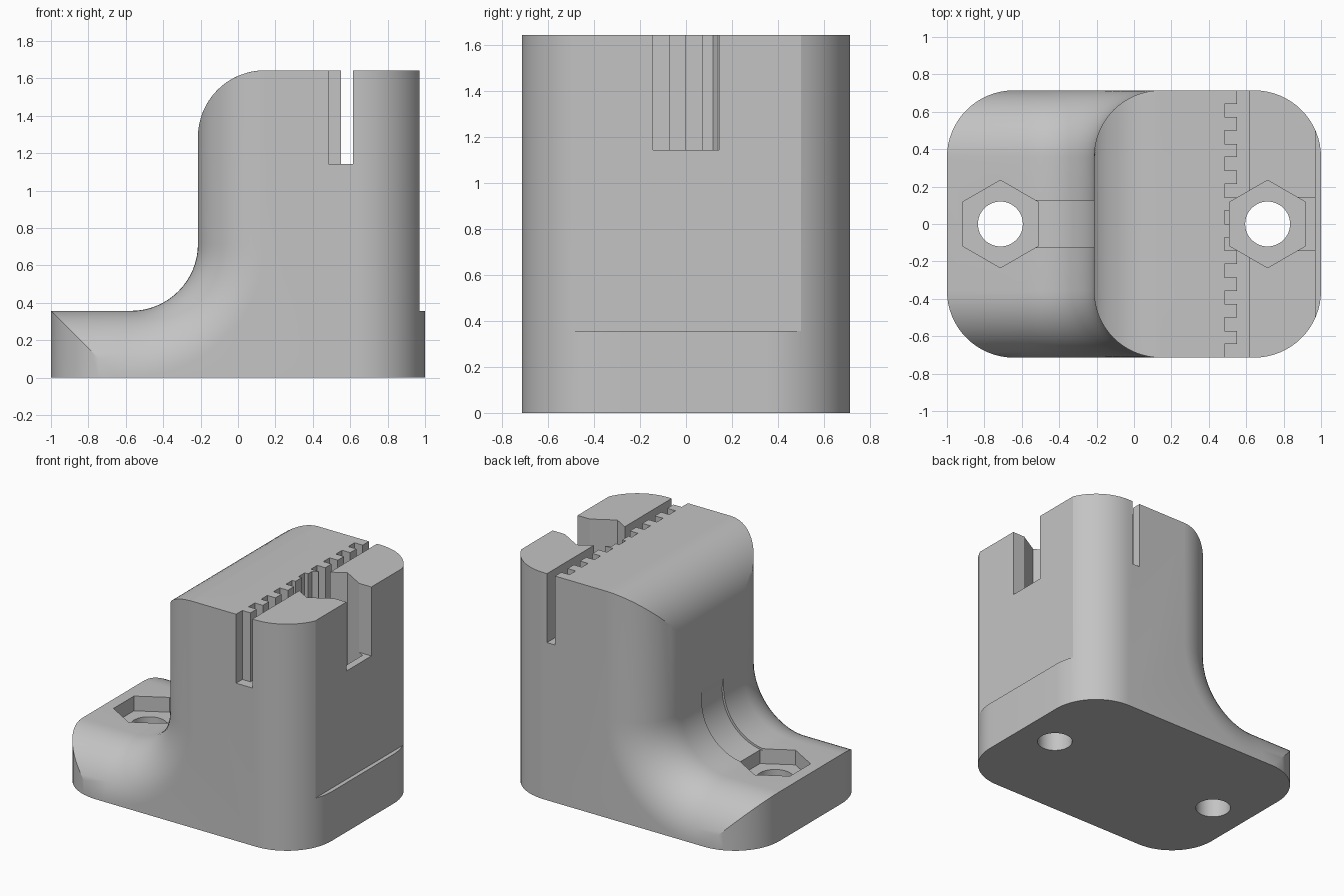
import bpy, bmesh, math
from math import sin, cos, pi

if "Cube" in bpy.data.objects:
    bpy.data.objects.remove(bpy.data.objects["Cube"])

U = 1 / 14          # design unit
R = 5 * U           # common rounding radius
TOP, FLOOR = 23 * U, 16 * U
HALF_Y = 10 * U
HOLE_X = 10 * U
STEPS = 16

grey = bpy.data.materials.new("plain grey")
grey.use_nodes = True
grey.diffuse_color = (0.55, 0.55, 0.55, 1)
grey.node_tree.nodes["Principled BSDF"].inputs["Base Color"].default_value = (0.55, 0.55, 0.55, 1)


def make(name, bm):
    bmesh.ops.recalc_face_normals(bm, faces=bm.faces)
    mesh = bpy.data.meshes.new(name)
    bm.to_mesh(mesh)
    bm.free()
    mesh.materials.append(grey)
    ob = bpy.data.objects.new(name, mesh)
    bpy.context.collection.objects.link(ob)
    return ob


def prism(name, outline, z0, z1):
    bm = bmesh.new()
    low = [bm.verts.new((x, y, z0)) for x, y in outline]
    high = [bm.verts.new((x, y, z1)) for x, y in outline]
    bm.faces.new(low)
    bm.faces.new(high)
    for i in range(len(low)):
        j = (i + 1) % len(low)
        bm.faces.new((low[i], low[j], high[j], high[i]))
    return make(name, bm)


def box(name, x0, x1, y0, y1, z0, z1):
    return prism(name, [(x0, y0), (x1, y0), (x1, y1), (x0, y1)], z0, z1)


def ring(cx, radius, sides):
    # first point lies on +y
    return [(cx + radius * sin(2 * pi * i / sides), radius * cos(2 * pi * i / sides))
            for i in range(sides)]


def section(d):
    # side profile, drawn inward by d
    fx, fz = -8 * U, 10 * U
    pts = [(-1 + d, 0), (-1 + d, R - d)]
    for i in range(STEPS + 1):
        a = pi / 2 * i / STEPS
        pts.append((fx + (R + d) * sin(a), fz - (R + d) * cos(a)))
    start = math.acos((R - d) / R)
    for i in range(STEPS + 1):
        a = start + (pi / 2 - start) * i / STEPS
        pts.append((2 * U - R * cos(a), TOP - R + R * sin(a)))
    return pts + [(1 - d, TOP), (1 - d, 0)]


# Body: profile lofted from front to back with rounded sides
half = [(R + R * sin(pi / 2 * i / STEPS), min(R * (1 - cos(pi / 2 * i / STEPS)), R - 0.002))
        for i in range(STEPS + 1)]
stations = [(-y, d) for y, d in reversed(half)] + half
bm = bmesh.new()
loops = [[bm.verts.new((x, y, z)) for x, z in section(d)] for y, d in stations]
for a, b in zip(loops, loops[1:]):
    for i in range(len(a)):
        j = (i + 1) % len(a)
        bm.faces.new((a[i], a[j], b[j], b[i]))
bm.faces.new(loops[0])
bm.faces.new(loops[-1])
body = make("bracket_body", bm)

# Toothed slit outline
teeth_x, slit_x0, slit_x1 = 0.485, 0.55, 0.615
comb = [(slit_x1, 1), (slit_x1, -1), (teeth_x, -1)]
for k in range(10):
    y = -HALF_Y + 2 * k * U
    if k:
        comb += [(slit_x0, y), (teeth_x, y)]
    comb += [(teeth_x, y + U), (slit_x0, y + U)]
comb.append((slit_x0, 1))

cutters = [
    box("step_cut", 0.97, 1.2, -1, 1, R, 2),
    prism("slit_cut", comb, FLOOR, 2),
    box("slot_cut", 0.7, 1.2, -2 * U, 2 * U, FLOOR, 2),
]
# Shallow relief in the inner curve
relief = [(-8 * U + 0.012 + R * cos(2 * pi * i / 64), 10 * U - 0.012 + R * sin(2 * pi * i / 64))
          for i in range(64)]
groove = prism("relief_cut", relief, -0.125, 0.125)
for v in groove.data.vertices:
    x, y, z = v.co
    v.co = (x, -z, y)
cutters.append(groove)
# Hex pockets and screw holes
for side, cx in (("right", -HOLE_X), ("left", HOLE_X)):
    pocket_top = 2 if cx > 0 else 0.8
    cutters.append(prism(side + "_hex_cut", ring(cx, 0.234, 6), 0.25, pocket_top))
    cutters.append(prism(side + "_hole_cut", ring(cx, 0.12, 48), -0.2, 0.3))

bpy.context.view_layer.objects.active = body
for c in cutters:
    c.hide_render = True
    mod = body.modifiers.new(c.name, "BOOLEAN")
    mod.operation = "DIFFERENCE"
    mod.solver = "EXACT"
    mod.object = c
    bpy.ops.object.modifier_apply(modifier=mod.name)
    bpy.data.objects.remove(c)

bpy.ops.object.select_all(action="DESELECT")
body.select_set(True)
bpy.ops.object.shade_smooth_by_angle(angle=math.radians(25))
